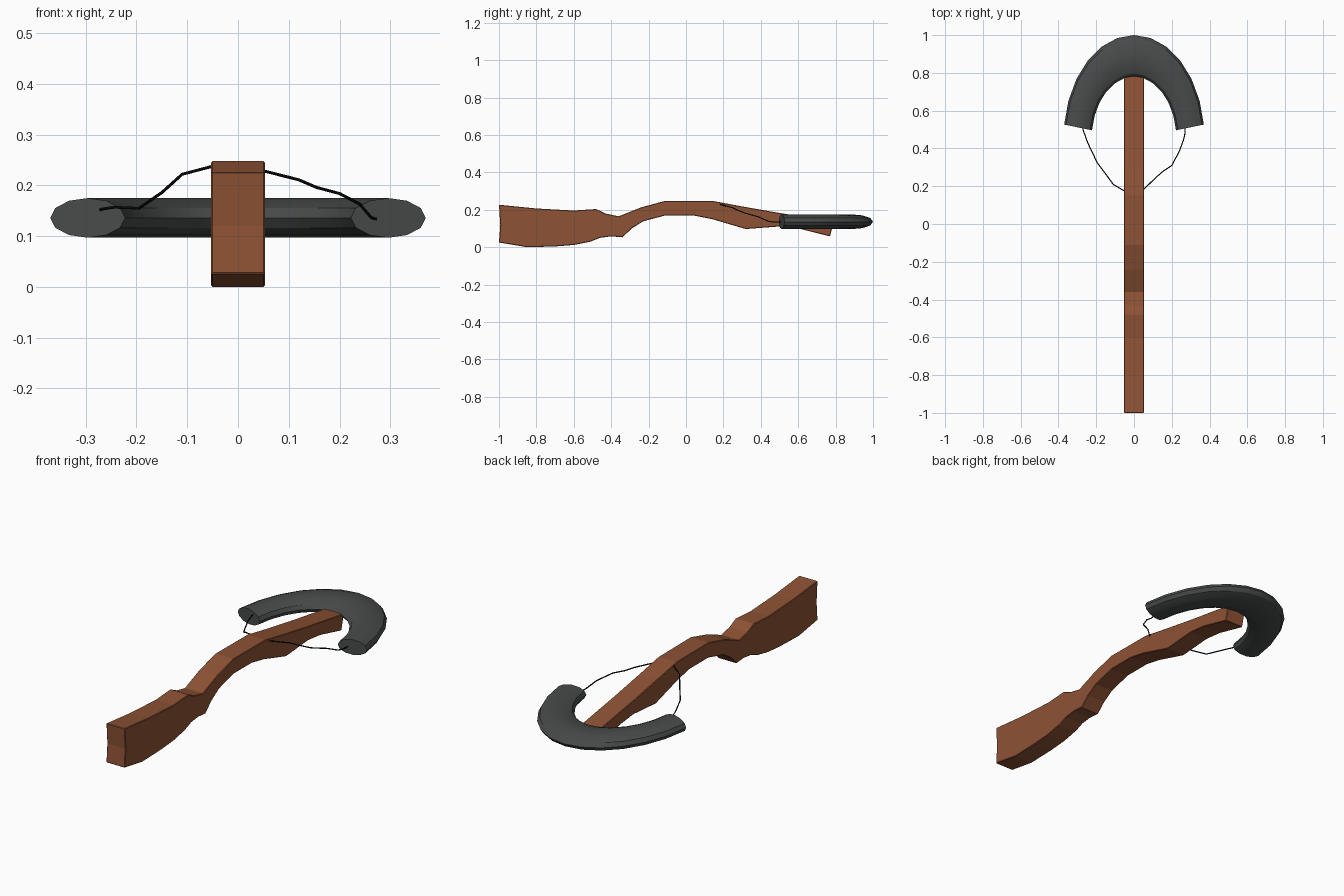
import bpy, bmesh
from math import sin, cos, pi, radians

if "Cube" in bpy.data.objects:
    bpy.data.objects.remove(bpy.data.objects["Cube"])


def finish(bm, name, color, smooth=None):
    bmesh.ops.recalc_face_normals(bm, faces=bm.faces)
    me = bpy.data.meshes.new(name)
    bm.to_mesh(me)
    bm.free()
    ob = bpy.data.objects.new(name, me)
    bpy.context.collection.objects.link(ob)
    mat = bpy.data.materials.new(name + "_material")
    mat.diffuse_color = (*color, 1)
    mat.use_nodes = True
    mat.node_tree.nodes["Principled BSDF"].inputs["Base Color"].default_value = mat.diffuse_color
    me.materials.append(mat)
    if smooth:
        bpy.ops.object.select_all(action='DESELECT')
        ob.select_set(True)
        bpy.context.view_layer.objects.active = ob
        bpy.ops.object.shade_smooth_by_angle(angle=radians(smooth))
    return ob


# Wooden stock: side profile (y, z) extruded across x
top = [(-1, .227), (-.8, .207), (-.6, .196), (-.48, .204), (-.43, .18), (-.36, .165),
       (-.24, .213), (-.11, .248), (.15, .246), (.3, .218), (.5, .183), (.79, .137)]
bottom = [(.77, .058), (.6, .1), (.5, .111), (.32, .097), (.14, .15), (.04, .17),
          (-.11, .17), (-.23, .138), (-.29, .1), (-.34, .053), (-.4, .058), (-.46, .05),
          (-.51, .03), (-.6, .012), (-.7, .004), (-.85, 0), (-1, .025), (-.993, .12)]
W = .053
bm = bmesh.new()
face = bm.faces.new([bm.verts.new((-W, y, z)) for y, z in top + bottom])
ext = bmesh.ops.extrude_face_region(bm, geom=[face])
bmesh.ops.translate(bm, vec=(2 * W, 0, 0),
                    verts=[v for v in ext["geom"] if isinstance(v, bmesh.types.BMVert)])
stock = finish(bm, "stock", (.27, .085, .035))
bev = stock.modifiers.new("edge_softening", 'BEVEL')
bev.width = .003
bev.segments = 1
bev.limit_method = 'ANGLE'
bev.angle_limit = radians(50)

# Bow limb: partial torus, stretched along y and flattened in z
SIDES, STEPS = 12, 12
bm = bmesh.new()
rings = []
for i in range(STEPS + 1):
    a = radians(8 + 164 * i / STEPS)
    ring = []
    for j in range(SIDES):
        b = 2 * pi * j / SIDES
        r = .299 + .0745 * cos(b)
        ring.append(bm.verts.new((r * cos(a), .45 + 1.473 * r * sin(a), .136 + .039 * sin(b))))
    rings.append(ring)
for r0, r1 in zip(rings, rings[1:]):
    for j in range(SIDES):
        k = (j + 1) % SIDES
        bm.faces.new((r0[j], r0[k], r1[k], r1[j]))
bm.faces.new(rings[0])
bm.faces.new(rings[-1])
finish(bm, "bow", (.065, .07, .07), 30)

# Bowstring: thin slack cord from tip to tip, passing through the stock
path = [(-.272, .53, .15), (-.27, .5, .153), (-.245, .43, .157), (-.195, .325, .155),
        (-.15, .265, .186), (-.11, .21, .222), (-.053, .176, .237), (0, .165, .234),
        (.053, .185, .228), (.12, .25, .211), (.155, .28, .196), (.2, .31, .184),
        (.24, .385, .163), (.262, .445, .137), (.27, .48, .134), (.272, .53, .134)]
cu = bpy.data.curves.new("bowstring", 'CURVE')
cu.dimensions = '3D'
cu.bevel_depth = .003
cu.bevel_resolution = 1
cu.use_fill_caps = True
sp = cu.splines.new('POLY')
sp.points.add(len(path) - 1)
for p, co in zip(sp.points, path):
    p.co = (*co, 1)
string = bpy.data.objects.new("bowstring", cu)
bpy.context.collection.objects.link(string)
mat = bpy.data.materials.new("bowstring_material")
mat.diffuse_color = (.003, .003, .003, 1)
mat.use_nodes = True
mat.node_tree.nodes["Principled BSDF"].inputs["Base Color"].default_value = mat.diffuse_color
cu.materials.append(mat)
